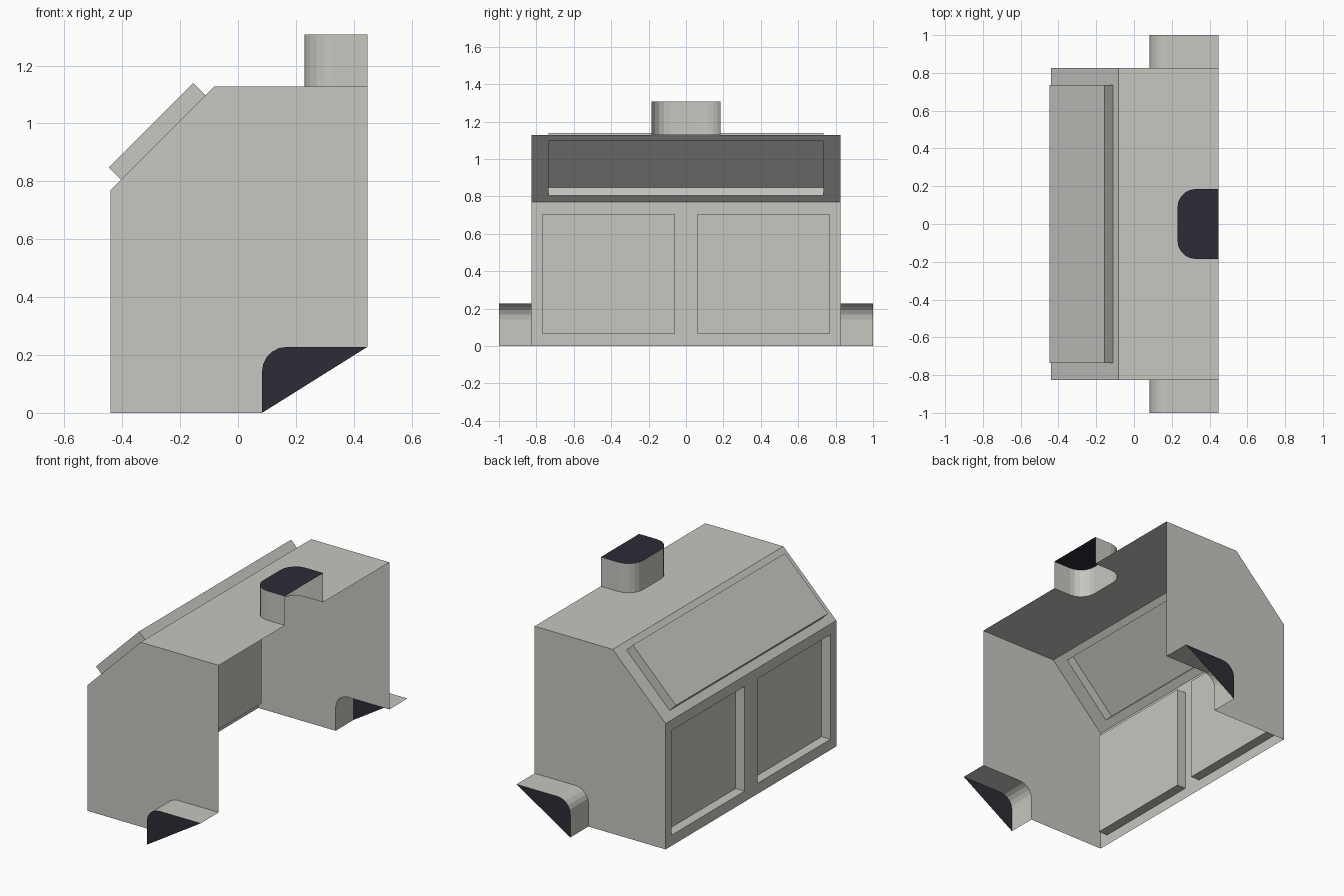
import bpy, bmesh, math
from mathutils import Vector

if "Cube" in bpy.data.objects:
    bpy.data.objects.remove(bpy.data.objects["Cube"])


def material(name, rgb):
    m = bpy.data.materials.new(name)
    m.diffuse_color = (*rgb, 1)
    m.use_nodes = True
    m.node_tree.nodes["Principled BSDF"].inputs["Base Color"].default_value = m.diffuse_color
    return m


SHELL = material("warm grey shell", (0.57, 0.57, 0.53))
DARK = material("dark opening", (0.026, 0.025, 0.037))

W = 0.825                      # half width of the body
BACK, FRONT = 0.447, -0.44     # open back and panelled face
TOP, KNEE, BREAK = 1.128, 0.77, -0.082
DEPTH = 0.06                   # panel relief


def make(name, faces, outward, dark_last=False):
    """Mesh from lists of points; the last face looks along 'outward'."""
    bm = bmesh.new()
    made = [bm.faces.new([bm.verts.new(p) for p in f]) for f in faces]
    if dark_last:
        made[-1].material_index = 1
    last = made[-1]
    bmesh.ops.remove_doubles(bm, verts=bm.verts[:], dist=1e-5)
    bmesh.ops.recalc_face_normals(bm, faces=bm.faces[:])
    last.normal_update()
    if last.normal.dot(Vector(outward)) < 0:
        bmesh.ops.reverse_faces(bm, faces=bm.faces[:])
    me = bpy.data.meshes.new(name)
    bm.to_mesh(me)
    bm.free()
    me.materials.append(SHELL)
    if dark_last:
        me.materials.append(DARK)
    ob = bpy.data.objects.new(name, me)
    bpy.context.collection.objects.link(ob)
    return ob


def arc(cx, cy, r, a0, a1, n=5):
    return [(cx + r * math.cos(math.radians(a0 + (a1 - a0) * i / n)),
             cy + r * math.sin(math.radians(a0 + (a1 - a0) * i / n)))
            for i in range(n + 1)]


def framed(name, us, vs, cells, depth, place, outward):
    """Flat frame split by a grid, with the listed cells offset by depth."""
    faces = []
    for i in range(len(us) - 1):
        for j in range(len(vs) - 1):
            q = [(us[i], vs[j]), (us[i + 1], vs[j]),
                 (us[i + 1], vs[j + 1]), (us[i], vs[j + 1])]
            d = depth if (i, j) in cells else 0
            faces.append([place(u, v, d) for u, v in q])
            if d:
                for k in range(4):
                    a, b = q[k], q[(k + 1) % 4]
                    faces.append([place(*a, 0), place(*b, 0), place(*b, d), place(*a, d)])
    make(name, faces, outward)


def duct(name, path, place, near, far, outward):
    """Open-backed duct along a profile path, closed by a dark end."""
    faces = [[place(*a, near), place(*b, near), place(*b, far), place(*a, far)]
             for a, b in zip(path, path[1:])]
    faces.append([place(*p, far) for p in path])
    make(name, faces, outward, dark_last=True)


# Profiles of the side ducts (x, z) and of the flue (x, y)
side_path = [(0.083, 0)] + arc(0.168, 0.143, 0.085, 180, 90) + [(BACK, 0.228)]
flue_path = ([(BACK, -0.185)] + arc(0.328, -0.087, 0.098, 270, 180)
             + arc(0.328, 0.087, 0.098, 180, 90) + [(BACK, 0.185)])

# Side walls with duct openings, and the ducts
for s, label in ((-1, "front"), (1, "rear")):
    outline = [(FRONT, 0)] + side_path + [(BACK, TOP), (BREAK, TOP), (FRONT, KNEE)]
    make(label + "_side_wall", [[(x, s * W, z) for x, z in outline]], (0, s, 0))
    duct(label + "_side_duct", side_path, lambda x, z, y, s=s: (x, s * y, z),
         W, 1.0, (0, s, 0))

# Roof with flue opening, and the flue
roof = [(BREAK, -W), (BACK, -W)] + flue_path + [(BACK, W), (BREAK, W)]
make("roof", [[(x, y, TOP) for x, y in roof]], (0, 0, 1))
duct("flue", flue_path, lambda x, y, z: (x, y, z), TOP, 1.307, (0, 0, 1))

# Front face with two recessed panels
framed("panelled_face", [-W, -0.768, -0.062, 0.062, 0.768, W], [0, 0.065, 0.705, KNEE],
       {(1, 1), (3, 1)}, DEPTH, lambda u, v, d: (FRONT + d, u, v), (-1, 0, 0))

# Sloping face with one raised panel
slope = Vector((BREAK - FRONT, 0, TOP - KNEE))
normal = Vector((-slope.z, 0, slope.x)).normalized()
framed("sloping_face", [-W, -0.735, 0.735, W], [0, 0.1, 0.915, 1], {(1, 1)}, DEPTH,
       lambda u, v, d: Vector((FRONT, u, KNEE)) + slope * v + normal * d, normal)
